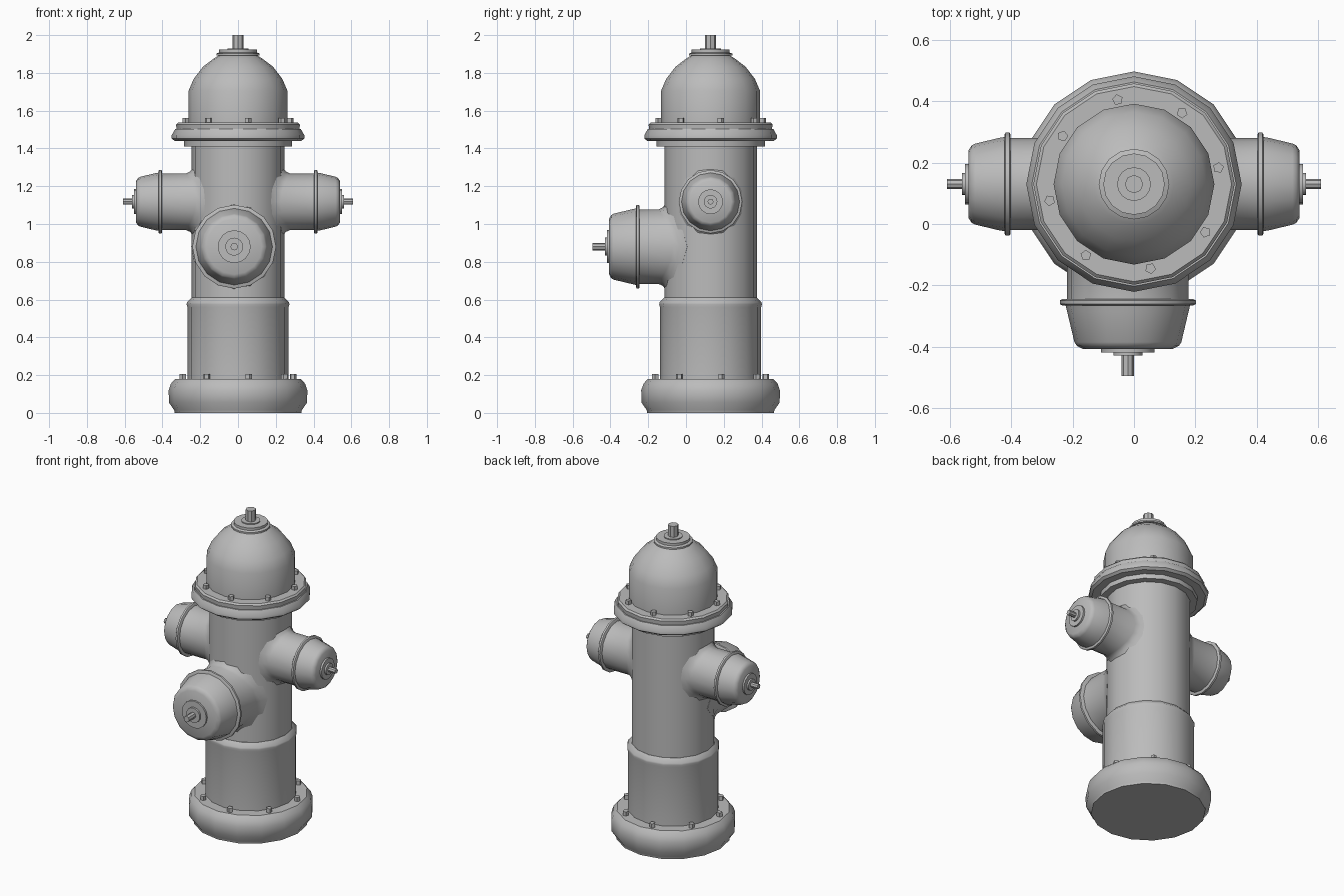
import bpy, bmesh
from math import sin, cos, pi, radians, sqrt
from mathutils import Matrix

cube = bpy.data.objects.get("Cube")
if cube:
    bpy.data.objects.remove(cube)

SIDES = 16
BODY_R = 0.245
AXIS = Matrix.Translation((0, 0.13, 0))

iron = bpy.data.materials.new("cast_iron_grey")
iron.use_nodes = True
GREY = (0.5, 0.5, 0.5, 1)
iron.diffuse_color = GREY
iron.node_tree.nodes["Principled BSDF"].inputs["Base Color"].default_value = GREY


def loft(name, rings, matrix):
    """Skin equal-length rings of points, cap both ends and shade by angle."""
    bm = bmesh.new()
    loops = [[bm.verts.new(p) for p in ring] for ring in rings]
    n = len(loops[0])
    for low, high in zip(loops, loops[1:]):
        for i in range(n):
            j = (i + 1) % n
            bm.faces.new((low[i], low[j], high[j], high[i]))
    bm.faces.new(loops[0][::-1])
    bm.faces.new(loops[-1])
    bmesh.ops.recalc_face_normals(bm, faces=bm.faces)
    mesh = bpy.data.meshes.new(name)
    bm.to_mesh(mesh)
    bm.free()
    mesh.materials.append(iron)
    obj = bpy.data.objects.new(name, mesh)
    bpy.context.collection.objects.link(obj)
    obj.matrix_world = matrix
    bpy.ops.object.select_all(action='DESELECT')
    obj.select_set(True)
    bpy.context.view_layer.objects.active = obj
    bpy.ops.object.shade_smooth_by_angle(angle=radians(35))
    return obj


def circle(r, h, sides=SIDES):
    return [(r * cos(2 * pi * i / sides), r * sin(2 * pi * i / sides), h)
            for i in range(sides)]


def lathe(name, profile, matrix=AXIS, sides=SIDES):
    return loft(name, [circle(r, h, sides) for r, h in profile], matrix)


def bolts(name, radius, z):
    for k in range(8):
        spin = Matrix.Rotation(radians(11 + 45 * k), 4, 'Z')
        place = AXIS @ spin @ Matrix.Translation((radius, 0, z))
        lathe(f"{name}_{k + 1}", [(0.018, -0.01), (0.018, 0.026)], place, 5)


def outlet(name, yaw, shift, z, r, collar, end, stem_r, stem_end):
    """Neck filleted onto the barrel, with a collar, tapered cap and stem."""
    place = (AXIS @ Matrix.Translation((shift, 0, z))
             @ Matrix.Rotation(radians(yaw), 4, 'Z') @ Matrix.Rotation(pi / 2, 4, 'X'))

    def saddle(radius, lift):
        return [(x, y, sqrt(max(BODY_R ** 2 - (x + shift) ** 2, 0)) + lift)
                for x, y, _ in circle(radius, 0)]

    loft(name + "_neck", [circle(r * 0.5, 0.05), saddle(r + 0.03, -0.006),
                          saddle(r + 0.01, 0.008), saddle(r, 0.03),
                          circle(r, collar + 0.005)], place)
    lathe(name + "_collar", [(r * 1.08, collar), (r * 1.12, collar + 0.004),
                             (r * 1.12, collar + 0.016), (r * 1.08, collar + 0.02)], place)
    lathe(name + "_cap", [(r * 1.03, collar + 0.015), (r * 1.0, collar + 0.04),
                          (r * 0.88, end - 0.022), (r * 0.84, end - 0.01),
                          (r * 0.74, end)], place)
    lathe(name + "_washer", [(r * 0.44, end - 0.01), (r * 0.44, end + 0.011)], place)
    lathe(name + "_hub", [(r * 0.24, end), (r * 0.24, end + 0.022)], place)
    lathe(name + "_stem", [(stem_r, end), (stem_r, stem_end)], place, 8)


# Base, lower barrel and upper barrel
lathe("base", [(0.335, 0), (0.338, 0.015), (0.366, 0.055), (0.367, 0.12),
               (0.355, 0.155), (0.332, 0.18)])
lathe("lower_barrel", [(0.268, 0.17), (0.268, 0.56), (0.272, 0.575),
                       (0.27, 0.585), (0.246, 0.61)])
lathe("upper_barrel", [(BODY_R, 0.58), (BODY_R, 1.42)])

# Flange below the dome
lathe("flange_underside", [(0.287, 1.41), (0.287, 1.45)])
lathe("flange_rim", [(0.335, 1.44), (0.351, 1.452), (0.351, 1.47), (0.333, 1.502)])
lathe("flange_plate", [(0.325, 1.495), (0.328, 1.527), (0.318, 1.537)])

# Dome with its crown and operating stem
lathe("dome", [(0.262, 1.53), (0.262, 1.705), (0.235, 1.768),
               (0.185, 1.833), (0.13, 1.875), (0.09, 1.9)])
lathe("crown_ring", [(0.115, 1.892), (0.115, 1.902), (0.1, 1.908), (0.1, 1.924)])
lathe("crown_hub", [(0.055, 1.92), (0.055, 1.93)])
lathe("operating_stem", [(0.03, 1.92), (0.03, 2.0)], sides=8)

# Bolt circles
bolts("base_bolt", 0.297, 0.18)
bolts("flange_bolt", 0.28, 1.535)

# Outlets
outlet("front_outlet", 0, -0.02, 0.88, 0.198, 0.375, 0.537, 0.02, 0.625)
for side, yaw in (("left", 90), ("right", -90)):
    outlet(side + "_outlet", yaw, 0, 1.118, 0.15, 0.402, 0.539, 0.016, 0.609)
